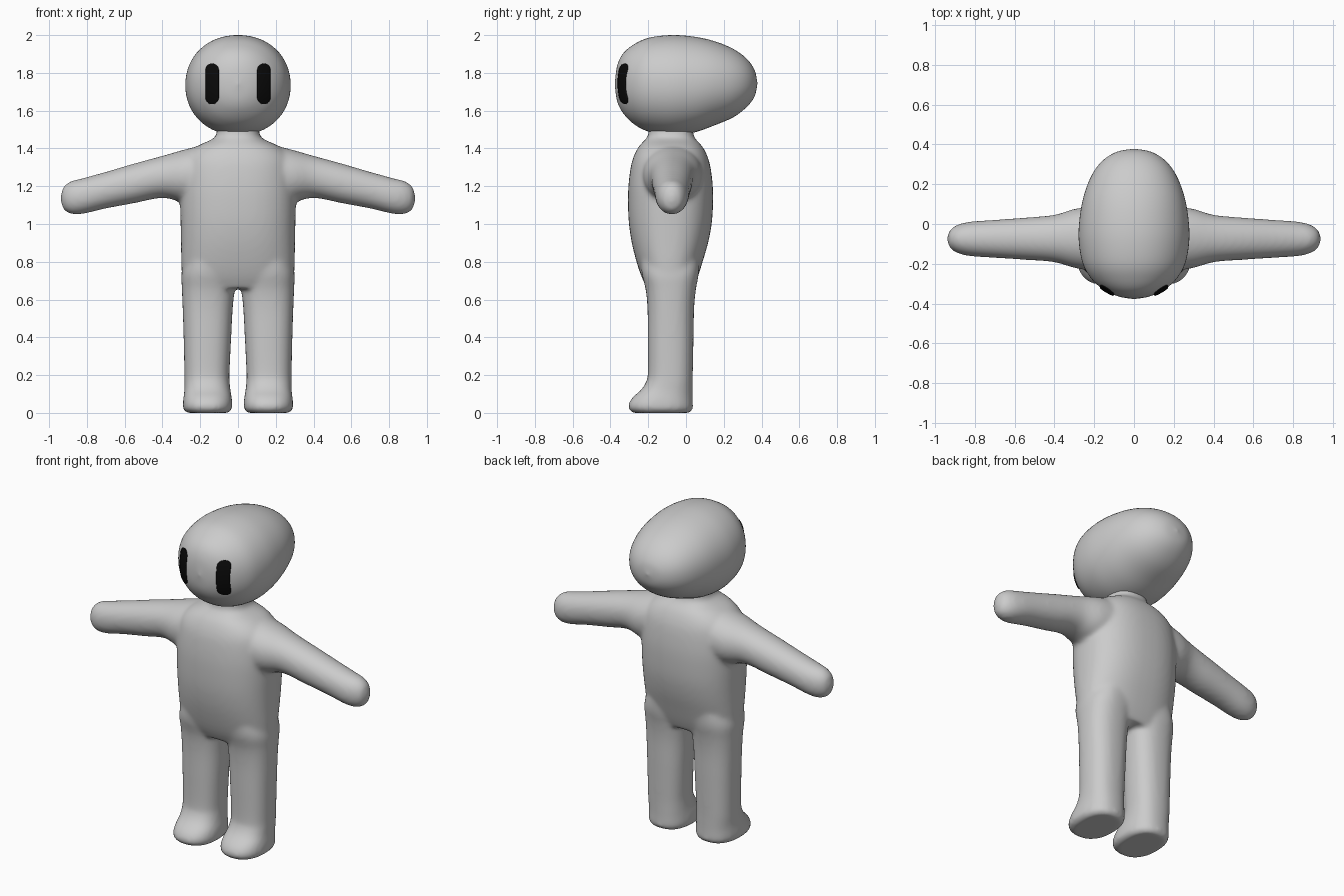
import bpy, bmesh, math
from mathutils import Vector
from mathutils.bvhtree import BVHTree


def material(name, value):
    m = bpy.data.materials.new(name)
    m.diffuse_color = (value, value, value, 1)
    return m


grey = material("soft grey", 0.6)
black = material("eye black", 0.003)


def resample(keys, steps):
    """Smooth curve through the section keys."""
    out = []
    for i in range(len(keys) - 1):
        a, b, c, d = (keys[min(max(i + k, 0), len(keys) - 1)] for k in (-1, 0, 1, 2))
        for s in range(steps):
            t = s / steps
            out.append([0.5 * (2 * q + (r - p) * t + (2 * p - 5 * q + 4 * r - w) * t * t
                               + (3 * q - p - 3 * r + w) * t ** 3)
                        for p, q, r, w in zip(a, b, c, d)])
    return out + [list(keys[-1])]


def loft(bm, keys, place, power=2.0, n=48, steps=5):
    """Closed shell through oval sections: (position, u_min, u_max, v_min, v_max)."""
    rings = []
    for p, u0, u1, v0, v1 in resample(keys, steps):
        ring = []
        for k in range(n):
            a = 2 * math.pi * k / n
            c, s = math.cos(a), math.sin(a)
            u = (u0 + u1) / 2 + (u1 - u0) / 2 * math.copysign(abs(c) ** (2 / power), c)
            v = (v0 + v1) / 2 + (v1 - v0) / 2 * math.copysign(abs(s) ** (2 / power), s)
            ring.append(bm.verts.new(place(p, u, v)))
        rings.append(ring)
    faces = [bm.faces.new(rings[0]), bm.faces.new(rings[-1][::-1])]
    for a, b in zip(rings, rings[1:]):
        for k in range(n):
            j = (k + 1) % n
            faces.append(bm.faces.new((a[k], b[k], b[j], a[j])))
    bmesh.ops.recalc_face_normals(bm, faces=faces)


def make_object(name, bm, mat):
    mesh = bpy.data.meshes.new(name)
    bm.to_mesh(mesh)
    mesh.materials.append(mat)
    mesh.shade_smooth()
    ob = bpy.data.objects.new(name, mesh)
    bpy.context.collection.objects.link(ob)
    return ob


# Body: torso, legs and arms blended into one skin
body = bmesh.new()
torso = [(0.66, -0.27, 0.27, -0.205, 0.04), (0.72, -0.295, 0.295, -0.235, 0.063),
         (0.80, -0.30, 0.30, -0.262, 0.088), (0.90, -0.302, 0.302, -0.287, 0.117),
         (1.00, -0.304, 0.304, -0.302, 0.136), (1.10, -0.306, 0.306, -0.307, 0.143),
         (1.20, -0.305, 0.305, -0.305, 0.142), (1.30, -0.295, 0.295, -0.293, 0.13),
         (1.36, -0.275, 0.275, -0.276, 0.113), (1.41, -0.22, 0.22, -0.25, 0.087),
         (1.445, -0.145, 0.145, -0.218, 0.055), (1.47, -0.115, 0.115, -0.20, 0.04),
         (1.53, -0.11, 0.11, -0.195, 0.035)]
loft(body, torso, lambda p, u, v: (u, v, p), 2.4)
leg = [(0.0, 0.05, 0.27, -0.28, 0.02), (0.02, 0.032, 0.29, -0.303, 0.036),
       (0.05, 0.03, 0.292, -0.303, 0.036), (0.085, 0.034, 0.288, -0.28, 0.035),
       (0.12, 0.04, 0.284, -0.24, 0.035), (0.16, 0.044, 0.284, -0.213, 0.035),
       (0.21, 0.045, 0.284, -0.202, 0.036), (0.40, 0.036, 0.288, -0.202, 0.04),
       (0.55, 0.028, 0.293, -0.204, 0.043), (0.65, 0.018, 0.297, -0.213, 0.052),
       (0.74, 0.01, 0.298, -0.235, 0.068), (0.82, 0.03, 0.27, -0.24, 0.07)]
arm = [(0.12, -0.24, 0.09, 1.12, 1.435), (0.28, -0.225, 0.08, 1.115, 1.395),
       (0.40, -0.192, 0.046, 1.138, 1.361), (0.55, -0.18, 0.032, 1.11, 1.32),
       (0.70, -0.17, 0.021, 1.082, 1.276), (0.82, -0.162, 0.012, 1.054, 1.243),
       (0.885, -0.147, -0.003, 1.054, 1.226), (0.925, -0.12, -0.03, 1.08, 1.195),
       (0.94, -0.078, -0.072, 1.13, 1.142)]
for side in (-1, 1):
    loft(body, leg, lambda p, u, v: (side * u, v, p), 2.4)
    loft(body, arm, lambda p, u, v: (side * p, u, v), 2.1)
ob = make_object("body", body, grey)
skin = ob.modifiers.new("blend", 'REMESH')
skin.mode = 'VOXEL'
skin.voxel_size = 0.012
skin.use_smooth_shade = True
soften = ob.modifiers.new("soften", 'SMOOTH')
soften.factor = 0.5
soften.iterations = 12

# Head: long egg lofted from face to back
head = bmesh.new()
profile = [(-0.377, -0.002, 0.002, 1.738, 1.742), (-0.365, -0.075, 0.075, 1.652, 1.835),
           (-0.335, -0.145, 0.145, 1.59, 1.90), (-0.28, -0.21, 0.21, 1.532, 1.948),
           (-0.20, -0.257, 0.257, 1.49, 1.985), (-0.08, -0.278, 0.278, 1.47, 2.0),
           (0.04, -0.272, 0.272, 1.484, 1.992), (0.15, -0.25, 0.25, 1.522, 1.968),
           (0.25, -0.21, 0.21, 1.565, 1.927), (0.32, -0.156, 0.156, 1.618, 1.876),
           (0.363, -0.085, 0.085, 1.675, 1.815), (0.378, -0.002, 0.002, 1.743, 1.747)]
loft(head, profile, lambda p, u, v: (u, p, v), 2.1, n=64, steps=6)
make_object("head", head, grey)
surface = BVHTree.FromBMesh(head)

# Eyes: thin upright pills following the face
for side, name in ((-1, "right_eye"), (1, "left_eye")):
    eye = bmesh.new()
    half, tall, rows, cols = 0.034, 0.108, 24, 8
    grid = []
    for i in range(rows + 1):
        z = -tall * math.cos(math.pi * i / rows)
        over = max(0, abs(z) - (tall - half))
        w = max(0.002, math.sqrt(max(0, half ** 2 - over ** 2)))
        line = []
        for j in range(cols + 1):
            x = side * 0.138 + w * (2 * j / cols - 1)
            hit = surface.ray_cast(Vector((x, -1, 1.742 + z)), Vector((0, 1, 0)))[0]
            line.append(eye.verts.new((x, hit.y - 0.007, hit.z)))
        grid.append(line)
    for a, b in zip(grid, grid[1:]):
        for j in range(cols):
            eye.faces.new((a[j], a[j + 1], b[j + 1], b[j]))
    ob = make_object(name, eye, black)
    rim = ob.modifiers.new("thickness", 'SOLIDIFY')
    rim.thickness = 0.009
    rim.offset = -1
